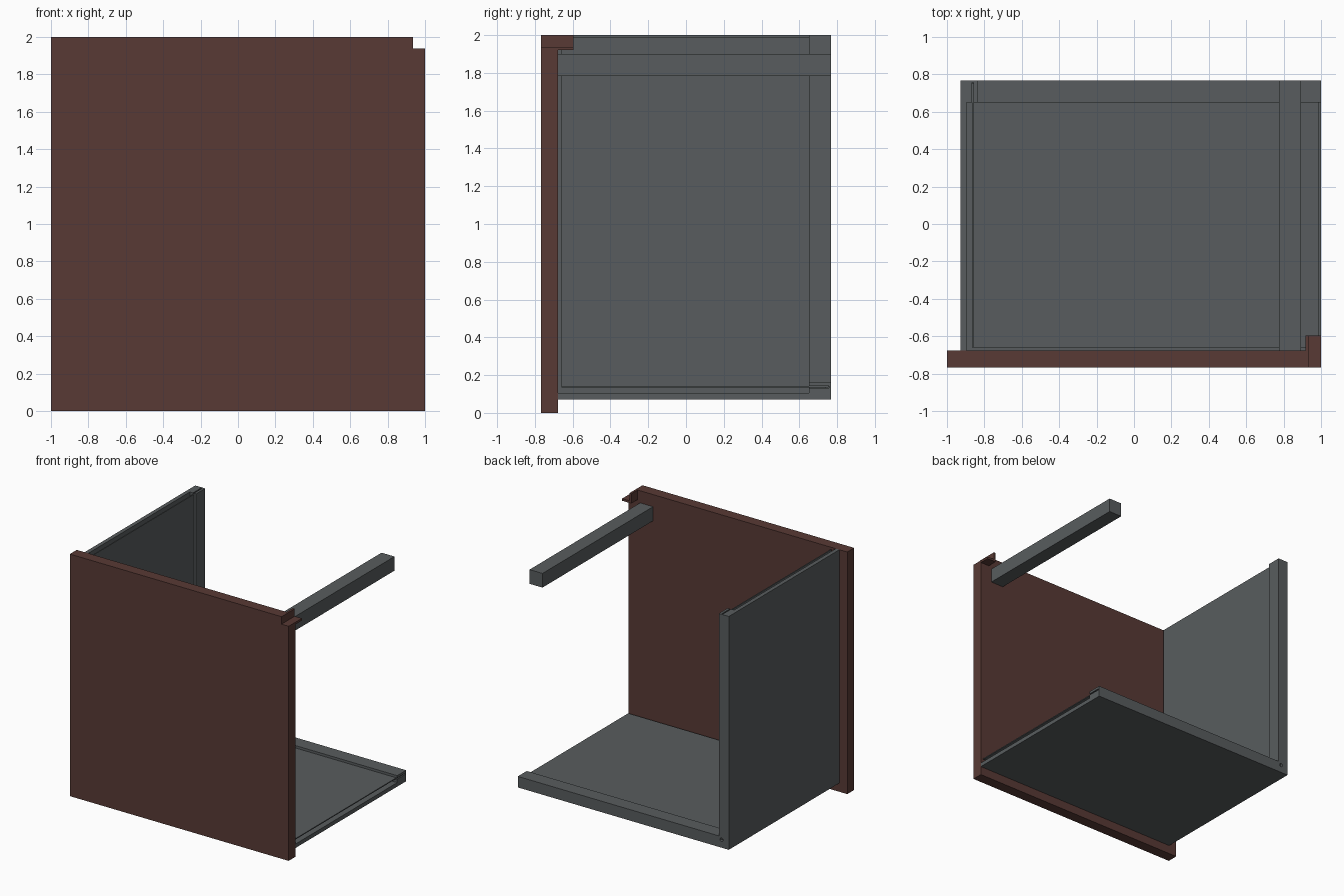
import bpy, bmesh
from mathutils import Vector

if "Cube" in bpy.data.objects:
    bpy.data.objects.remove(bpy.data.objects["Cube"])


def material(name, rgb):
    m = bpy.data.materials.new(name)
    m.diffuse_color = (*rgb, 1)
    m.use_nodes = True
    m.node_tree.nodes["Principled BSDF"].inputs["Base Color"].default_value = m.diffuse_color
    return m


BROWN = material("reddish brown", (0.098, 0.042, 0.035))
GRAY = material("slate gray", (0.098, 0.108, 0.112))


def prism(name, start, end, mat):
    """Close a solid between two matching outlines."""
    bm = bmesh.new()
    a = [bm.verts.new(p) for p in start]
    b = [bm.verts.new(p) for p in end]
    n = len(a)
    bm.faces.new(a)
    bm.faces.new(b[::-1])
    for i in range(n):
        j = (i + 1) % n
        bm.faces.new((a[i], b[i], b[j], a[j]))
    bmesh.ops.recalc_face_normals(bm, faces=bm.faces)
    me = bpy.data.meshes.new(name)
    bm.to_mesh(me)
    bm.free()
    me.materials.append(mat)
    ob = bpy.data.objects.new(name, me)
    bpy.context.collection.objects.link(ob)
    return ob


def along_y(name, xz, y0, y1, mat):
    return prism(name, [(x, y0, z) for x, z in xz], [(x, y1, z) for x, z in xz], mat)


def swap(p):
    # the side wall is the floor reflected about the corner diagonal
    return Vector((p[2] - 1, p[1], p[0] + 1))


def wall(name, yz, end, flip):
    """Section in y/z run from the mitred corner out to the free end."""
    s = [(z - 1, y, z) for y, z in yz]
    e = [(end, y, z) for y, z in yz]
    if flip:
        s, e = [swap(p) for p in s], [swap(p) for p in e]
    return prism(name, s, e, GRAY)


# Front panel with its top corner notched
along_y("front_panel", [(-1, 0), (1, 0), (1, 1.92), (0.917, 1.92), (0.917, 2), (-1, 2)],
        -0.767, -0.677, BROWN)

# Angle bracket filling the notch and sticking out behind
along_y("corner_bracket", [(0.917, 1.92), (1, 1.92), (1, 1.938), (0.935, 1.938), (0.935, 2), (0.917, 2)],
        -0.767, -0.595, BROWN)

# Floor and side wall: outer plate plus a slotted rear rail
section = [(-0.677, 0.072), (0.767, 0.072), (0.767, 0.163), (0.65, 0.163), (0.65, 0.143),
           (0.757, 0.143), (0.757, 0.133), (0.65, 0.133), (0.65, 0.105), (-0.677, 0.105)]
sheet = [(-0.66, 0.134), (0.755, 0.134), (0.755, 0.142), (-0.66, 0.142)]
plates = []
for label, flip in (("floor", False), ("side", True)):
    plates.append(wall(label + "_plate", section, 1.0, flip))
    # Thin inner sheet held in the rail slot
    wall(label + "_inner_sheet", sheet, 0.99, flip)

# Small round hole where the two rear rails meet
bpy.ops.mesh.primitive_cylinder_add(vertices=12, radius=0.015, depth=0.06,
                                    location=(-0.862, 0.768, 0.138), rotation=(1.5708, 0, 0))
cutter = bpy.context.object
cutter.name = "hole_cutter"
cutter.hide_render = True
for ob in plates:
    mod = ob.modifiers.new("corner_hole", 'BOOLEAN')
    mod.operation = 'DIFFERENCE'
    mod.solver = 'EXACT'
    mod.object = cutter
    bpy.context.view_layer.objects.active = ob
    bpy.ops.object.modifier_apply(modifier=mod.name)
bpy.data.objects.remove(cutter)

# Free rail at the open top corner
along_y("top_rail", [(0.775, 1.783), (0.893, 1.783), (0.893, 1.9), (0.775, 1.9)],
        -0.677, 0.767, GRAY)
